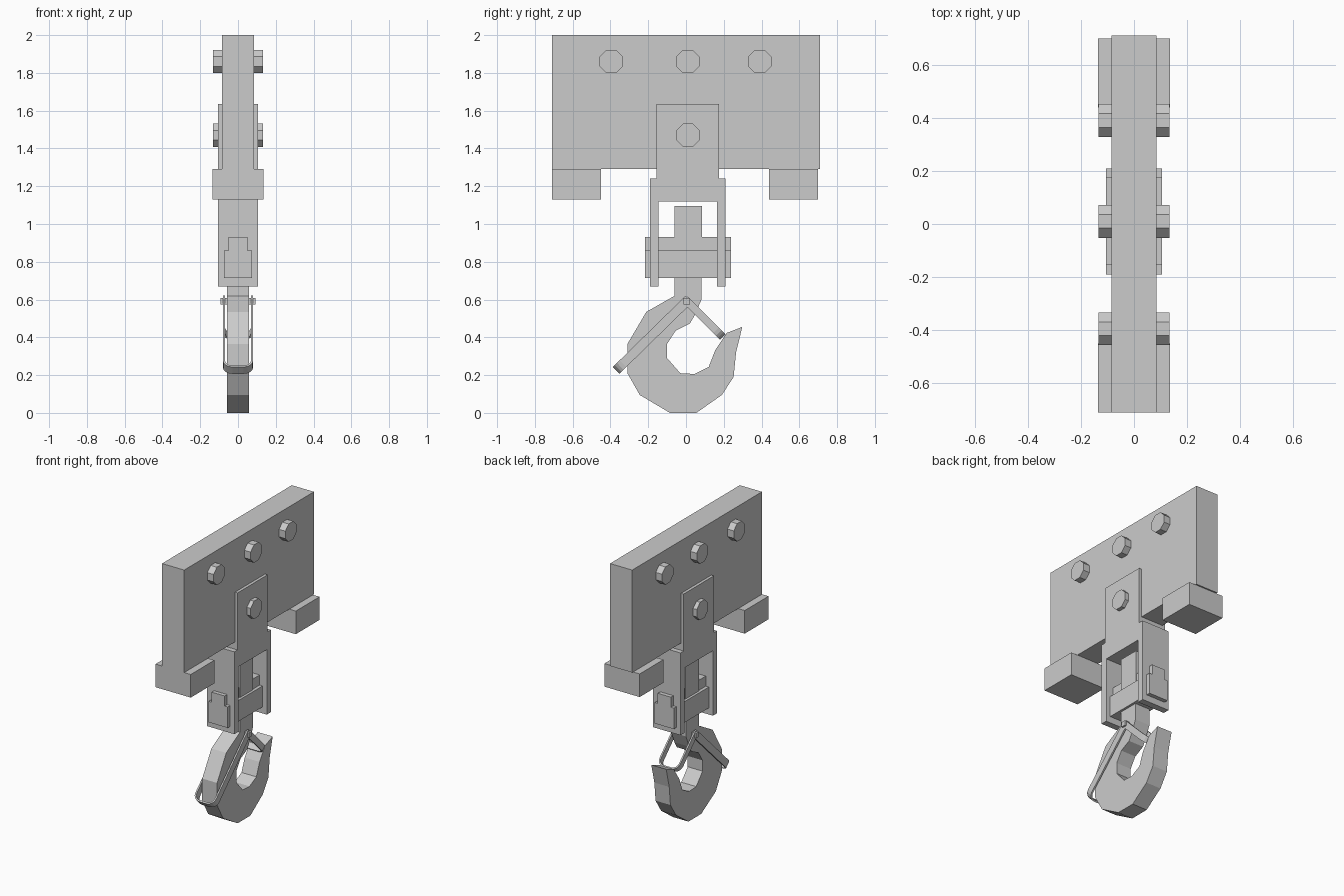
import bpy, bmesh, math
from mathutils import Vector

if "Cube" in bpy.data.objects:
    bpy.data.objects.remove(bpy.data.objects["Cube"])


def make_object(name, bm):
    bmesh.ops.recalc_face_normals(bm, faces=bm.faces)
    mesh = bpy.data.meshes.new(name)
    bm.to_mesh(mesh)
    bm.free()
    obj = bpy.data.objects.new(name, mesh)
    bpy.context.collection.objects.link(obj)
    return obj


def extrude_profile(name, profile, half_x):
    """Extrude a (y, z) outline symmetrically along x."""
    bm = bmesh.new()
    face = bm.faces.new([bm.verts.new((-half_x, y, z)) for y, z in profile])
    ext = bmesh.ops.extrude_face_region(bm, geom=[face])
    moved = [v for v in ext["geom"] if isinstance(v, bmesh.types.BMVert)]
    bmesh.ops.translate(bm, verts=moved, vec=(2 * half_x, 0, 0))
    return make_object(name, bm)


def box(name, half_x, y0, y1, z0, z1):
    return extrude_profile(name, [(y0, z0), (y1, z0), (y1, z1), (y0, z1)], half_x)


def bolt(name, y, z, r=0.067, half_x=0.133):
    angles = [math.radians(22.5 + 45 * i) for i in range(8)]
    return extrude_profile(
        name, [(y + r * math.cos(a), z + r * math.sin(a)) for a in angles], half_x)


def latch_loop(name, pivot, tip, width, thick=0.011):
    """U-shaped flat strap running from the pivot pin to the tip, in (y, z)."""
    p, t = Vector((0, *pivot)), Vector((0, *tip))
    along = (t - p).normalized()
    across = Vector((0, -along.z, along.y))
    length = (t - p).length

    def path(inset):
        half, end, r = 0.08 - inset, length - inset, 0.05 - inset
        pts = [(-half, -0.015)]
        for i in range(5):
            a = math.radians(22.5 * i)
            pts.append((-half + r - r * math.cos(a), end - r + r * math.sin(a)))
        return pts + [(-x, d) for x, d in reversed(pts)]

    bm = bmesh.new()
    rings = []
    for outer, inner in zip(path(0), path(thick)):
        ring = []
        for (x, d), s in ((outer, -1), (outer, 1), (inner, 1), (inner, -1)):
            ring.append(bm.verts.new(
                p + along * d + across * (s * width / 2) + Vector((x, 0, 0))))
        rings.append(ring)
    for a, b in zip(rings, rings[1:]):
        for i in range(4):
            j = (i + 1) % 4
            bm.faces.new((a[i], a[j], b[j], b[i]))
    bm.faces.new(rings[0])
    bm.faces.new(rings[-1])
    return make_object(name, bm)


# Upper hanger plate and its two feet
box("hanger_plate", 0.085, -0.71, 0.71, 1.29, 2.0)
box("foot_front", 0.135, -0.71, -0.45, 1.13, 1.29)
box("foot_back", 0.135, 0.44, 0.70, 1.13, 1.29)

# Octagonal bolts through the plate
for i, (y, z) in enumerate([(-0.395, 1.86), (0.01, 1.86), (0.39, 1.86), (0.01, 1.47)]):
    bolt(f"bolt_{i + 1}", y, z)

# Yoke: tongue on the plate with two hanging cheeks
yoke_half = [(0.165, 1.635), (0.165, 1.24), (0.20, 1.24),
             (0.20, 0.67), (0.155, 0.67), (0.155, 1.12)]
yoke = [(0.01 + y, z) for y, z in yoke_half]
yoke += [(0.01 - y, z) for y, z in reversed(yoke_half)]
extrude_profile("yoke", yoke, 0.105)

# Crossbar through the cheeks and the shank standing on it
box("crossbar", 0.073, -0.217, 0.238, 0.715, 0.86)
box("crossbar_key", 0.05, -0.217, 0.238, 0.86, 0.93)
box("shank", 0.056, -0.06, 0.085, 0.80, 1.095)

# Hook
hook = [(-0.06, 0.74), (-0.06, 0.62), (-0.21, 0.535), (-0.31, 0.365),
        (-0.31, 0.21), (-0.245, 0.095), (-0.085, 0.0), (0.055, 0.0),
        (0.19, 0.095), (0.252, 0.19), (0.265, 0.32), (0.298, 0.455),
        (0.215, 0.423), (0.155, 0.333), (0.12, 0.243), (0.045, 0.206),
        (-0.03, 0.21), (-0.1, 0.29), (-0.1, 0.365), (-0.055, 0.435),
        (0.02, 0.472), (0.045, 0.515), (0.082, 0.6), (0.082, 0.74)]
extrude_profile("hook", hook, 0.057)

# Safety latch: pin and two strap loops
box("latch_pin", 0.092, -0.012, 0.022, 0.573, 0.607)
latch_loop("latch_handle", (0.005, 0.592), (-0.37, 0.225), 0.05)
latch_loop("latch_gate", (0.005, 0.592), (0.195, 0.402), 0.042)
